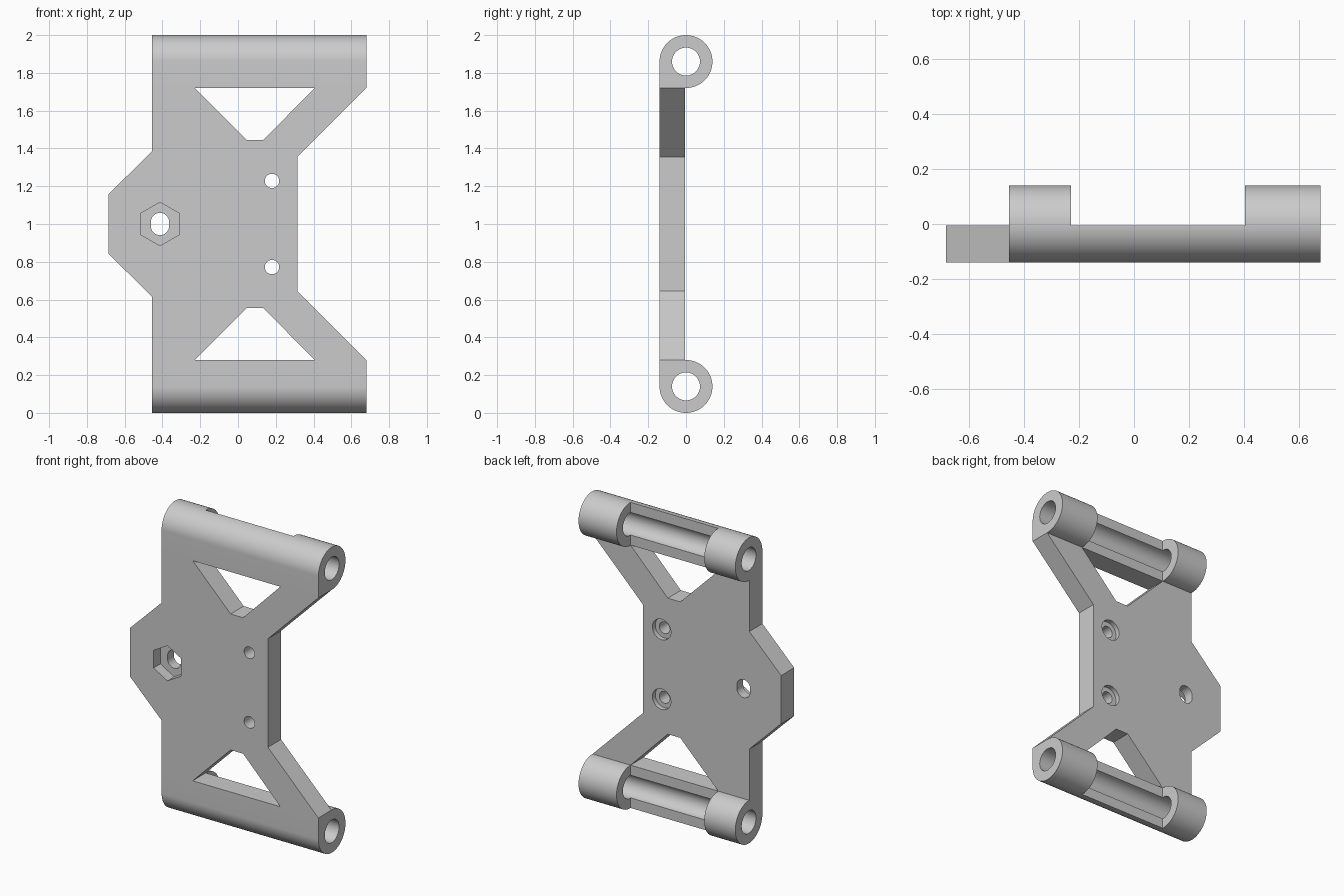
import bpy
import bmesh
from math import sin, cos, pi, radians
from mathutils import Vector

cube = bpy.data.objects.get("Cube")
if cube:
    bpy.data.objects.remove(cube, do_unlink=True)

R, BORE = 0.14, 0.074           # barrel and bore radius
FRONT, BACK = -0.14, -0.005     # plate faces in y
LEFT, RIGHT = -0.455, 0.68      # barrel ends in x
SLOT = (-0.23, 0.405)           # open middle of the barrels

grey = bpy.data.materials.new("grey plastic")
grey.use_nodes = True
grey.diffuse_color = (0.6, 0.6, 0.6, 1)
grey.node_tree.nodes["Principled BSDF"].inputs["Base Color"].default_value = (0.6, 0.6, 0.6, 1)


def prism(name, points, axis, start, end):
    """Extrude a 2D outline along x (points are y, z) or y (points are x, z)."""
    bm = bmesh.new()
    place = (lambda a, b: (start, a, b)) if axis == "x" else (lambda a, b: (a, start, b))
    face = bm.faces.new([bm.verts.new(place(a, b)) for a, b in points])
    new = bmesh.ops.extrude_face_region(bm, geom=[face])["geom"]
    step = Vector((end - start, 0, 0)) if axis == "x" else Vector((0, end - start, 0))
    bmesh.ops.translate(bm, vec=step, verts=[v for v in new if isinstance(v, bmesh.types.BMVert)])
    bmesh.ops.recalc_face_normals(bm, faces=bm.faces)
    mesh = bpy.data.meshes.new(name)
    bm.to_mesh(mesh)
    bm.free()
    mesh.materials.append(grey)
    obj = bpy.data.objects.new(name, mesh)
    bpy.context.collection.objects.link(obj)
    return obj


def ring(a, b, radius, n=48, turn=0.0, stretch=0.0):
    """Circle or polygon outline, optionally stretched to a slot in z."""
    pts = []
    for i in range(n):
        t = turn + 2 * pi * (i + 0.5) / n
        pts.append((a + radius * cos(t), b + radius * sin(t) + (stretch if sin(t) > 0 else -stretch)))
    return pts


def finish(obj, cutters):
    """Cut the part, drop the cutters and smooth its round faces."""
    bpy.ops.object.select_all(action="DESELECT")
    bpy.context.view_layer.objects.active = obj
    obj.select_set(True)
    for cutter in cutters:
        mod = obj.modifiers.new("cut", "BOOLEAN")
        mod.operation, mod.solver, mod.object = "DIFFERENCE", "EXACT", cutter
        bpy.ops.object.modifier_apply(modifier=mod.name)
        bpy.data.objects.remove(cutter, do_unlink=True)
    bpy.ops.object.shade_smooth_by_angle(angle=radians(25))


# Plate: upper half of the outline, mirrored about mid height
right_side = [(0.315, 1.355), (RIGHT, 2 - 2 * R)]
notch = [(SLOT[1], 2 - 2 * R), (0.135, 1.445), (0.045, 1.445), (SLOT[0], 2 - 2 * R)]
left_side = [(LEFT, 2 - 2 * R), (LEFT, 1.385), (-0.685, 1.158)]
upper = right_side + notch + left_side
plate = prism("plate", upper + [(x, 2 - z) for x, z in reversed(upper)], "y", FRONT, BACK)

# Nut pocket with slotted hole, and two counterbored screw holes
cuts = [
    prism("nut_pocket_cutter", ring(-0.413, 1, 0.115, 6, pi / 3), "y", FRONT - 0.1, FRONT + 0.07),
    prism("nut_hole_cutter", ring(-0.413, 1, 0.048, stretch=0.011), "y", FRONT - 0.1, BACK + 0.1),
]
for z in (0.772, 1.228):
    cuts.append(prism("screw_hole_cutter", ring(0.18, z, 0.038), "y", FRONT - 0.1, BACK + 0.1))
    cuts.append(prism("counterbore_cutter", ring(0.18, z, 0.067), "y", BACK - 0.03, BACK + 0.1))
finish(plate, cuts)

# Barrels: round outside, square front corner towards the plate, open at the back
for name, z, side in (("lower_barrel", R, -1), ("upper_barrel", 2 - R, 1)):
    arc = [-pi / 2 + 1.5 * pi * i / 60 for i in range(61)]
    profile = [(R * cos(t), z + side * R * sin(t)) for t in arc]
    profile.append((FRONT, z - side * R))
    barrel = prism(name, profile, "x", LEFT, RIGHT)
    box = [(BACK, z - 0.3), (0.3, z - 0.3), (0.3, z + 0.3), (BACK, z + 0.3)]
    finish(barrel, [
        prism("bore_cutter", ring(0, z, BORE), "x", LEFT - 0.1, RIGHT + 0.1),
        prism("opening_cutter", box, "x", *SLOT),
    ])
